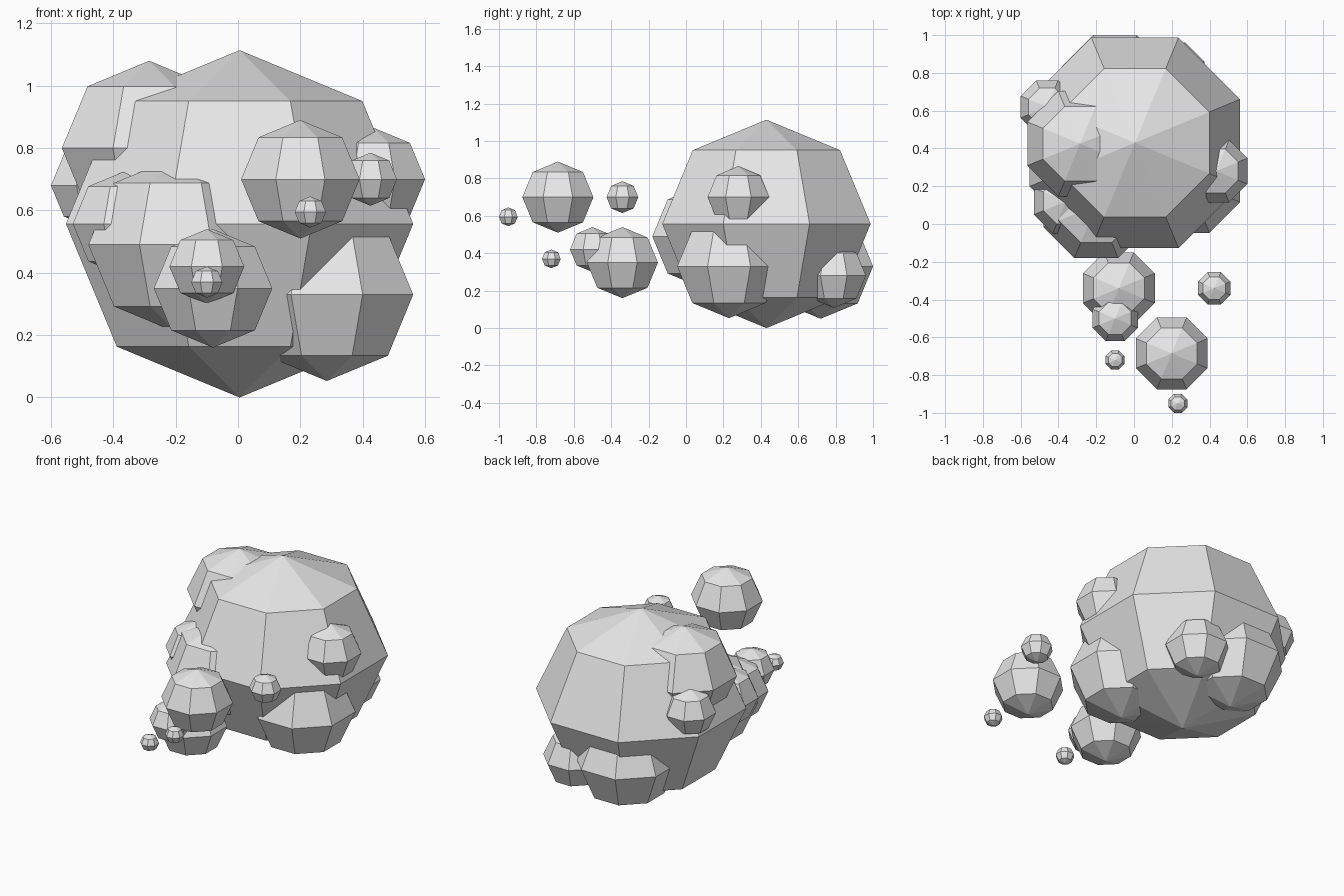
import bpy, bmesh, math
from mathutils import Matrix

if "Cube" in bpy.data.objects:
    bpy.data.objects.remove(bpy.data.objects["Cube"])

grey = bpy.data.materials.new("light_grey")
grey.diffuse_color = (0.8, 0.8, 0.8, 1)
grey.use_nodes = True
grey.node_tree.nodes["Principled BSDF"].inputs["Base Color"].default_value = grey.diffuse_color


def boulder(name, x, y, z, r):
    """Eight-sided, four-ring ball whose flat sides sit at distance r."""
    w = r / math.cos(math.pi / 8)
    bm = bmesh.new()
    bmesh.ops.create_uvsphere(bm, u_segments=8, v_segments=4, radius=1)
    bm.transform(Matrix.Diagonal((w, w, r, 1)) @ Matrix.Rotation(math.pi / 8, 4, 'Z'))
    mesh = bpy.data.meshes.new(name)
    bm.to_mesh(mesh)
    bm.free()
    mesh.materials.append(grey)
    ob = bpy.data.objects.new(name, mesh)
    ob.location = (x, y, z)
    bpy.context.collection.objects.link(ob)


parts = [
    # main mass and the lumps embedded in it
    ("main_mass", 0.005, 0.43, 0.557, 0.557),
    ("upper_left_lump", -0.285, 0.425, 0.80, 0.28),
    ("left_side_lump", -0.46, 0.62, 0.68, 0.14),
    ("front_left_lump", -0.20, 0.10, 0.49, 0.28),
    ("left_shoulder_lump", -0.36, 0.12, 0.557, 0.17),
    ("right_side_lump", 0.435, 0.28, 0.70, 0.165),
    ("lower_right_lump", 0.285, 0.23, 0.33, 0.277),
    ("back_bottom_lump", -0.10, 0.72, 0.33, 0.28),
    ("back_right_lump", 0.20, 0.79, 0.28, 0.172),
    # lower trail of puffs
    ("low_puff_large", -0.08, -0.34, 0.35, 0.19),
    ("low_puff_medium", -0.10, -0.50, 0.42, 0.12),
    ("low_puff_tiny", -0.10, -0.72, 0.37, 0.05),
    # upper trail of puffs
    ("high_puff_large", 0.20, -0.685, 0.70, 0.19),
    ("high_puff_small", 0.425, -0.34, 0.70, 0.085),
    ("high_puff_tiny", 0.232, -0.95, 0.595, 0.05),
]
for p in parts:
    boulder(*p)
